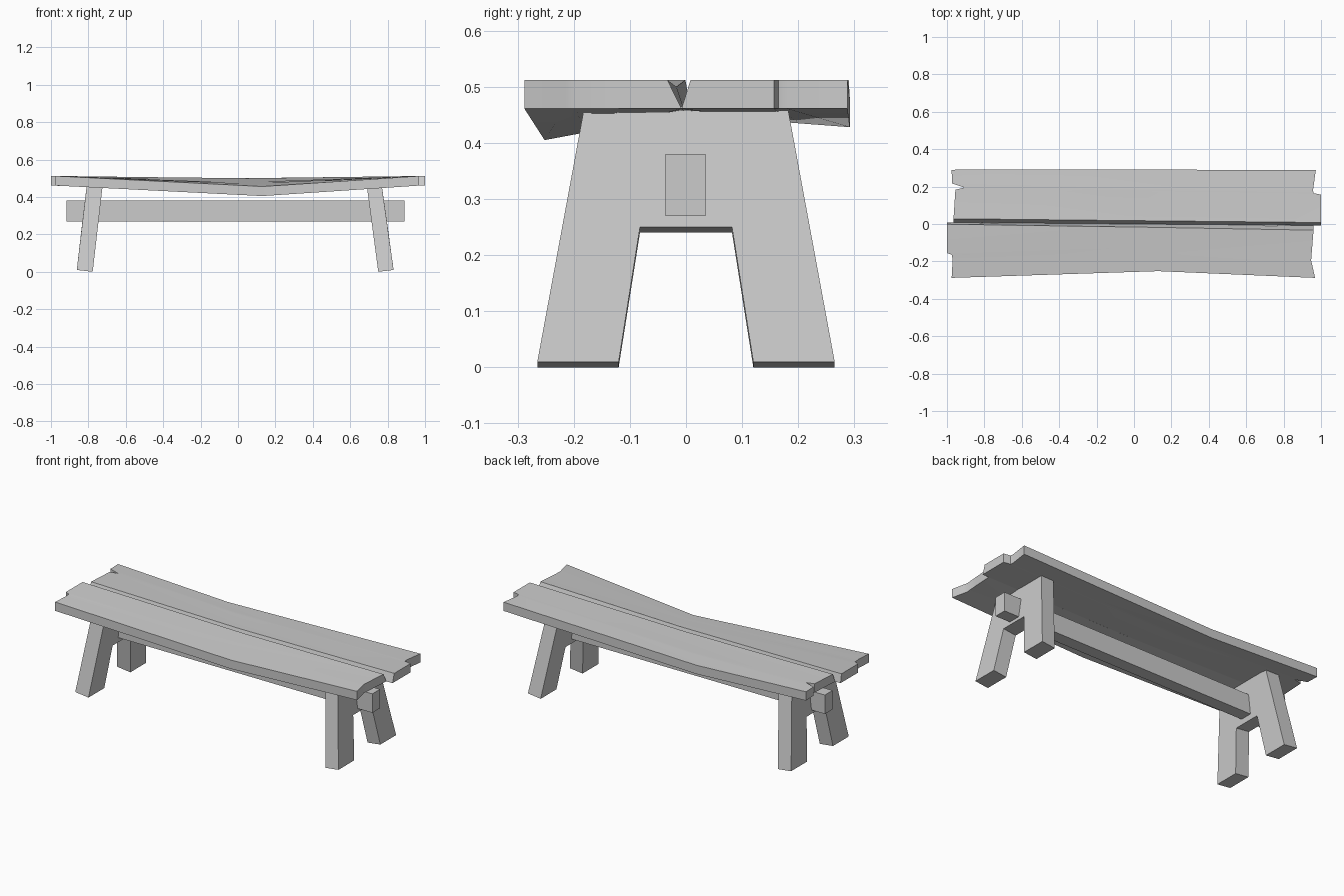
import bpy

if "Cube" in bpy.data.objects:
    bpy.data.objects.remove(bpy.data.objects["Cube"])

TOP, BOTTOM = 0.512, 0.461


def make_object(name, verts, faces, smooth=False):
    mesh = bpy.data.meshes.new(name)
    mesh.from_pydata(verts, [], faces)
    mesh.validate()
    import bmesh
    bm = bmesh.new()
    bm.from_mesh(mesh)
    bmesh.ops.recalc_face_normals(bm, faces=bm.faces)
    bm.to_mesh(mesh)
    bm.free()
    obj = bpy.data.objects.new(name, mesh)
    bpy.context.collection.objects.link(obj)
    if smooth:
        bpy.ops.object.select_all(action='DESELECT')
        obj.select_set(True)
        bpy.context.view_layer.objects.active = obj
        bpy.ops.object.shade_smooth_by_angle(angle=0.52)
    return obj


def lerp(a, b, t):
    return a + (b - a) * t


def plank(name, left, right, outer, inner, groove):
    """Sagging board: ragged end points run from outer edge to inner edge;
    outer / inner are (x, y, sag) of the low points; groove = bottom inner y."""
    n = len(left)
    verts = []
    for z, is_bottom in ((TOP, False), (BOTTOM, True)):
        for i in range(n):
            ts = [(p[i][1] - p[0][1]) / (p[-1][1] - p[0][1]) for p in (left, right)]
            t = sum(ts) / 2
            mid = [lerp(a, b, t) for a, b in zip(outer, inner)]
            row = [(*left[i], z), (mid[0], mid[1], z - mid[2]), (*right[i], z)]
            if is_bottom and i == n - 1:
                row = [(v[0], g, v[2]) for v, g in zip(row, groove)]
            verts += row
    k = 3 * n
    faces = []
    for i in range(n - 1):
        for j in range(2):
            a = 3 * i + j
            quad = (a, a + 1, a + 4, a + 3)
            faces += [quad, tuple(v + k for v in quad)]
    # rim around the board
    rim = [0, 1] + [3 * i + 2 for i in range(n)] + [k - 2]
    rim += [3 * i for i in range(n - 1, 0, -1)]
    for a, b in zip(rim, rim[1:] + rim[:1]):
        faces.append((a, b, b + k, a + k))
    return make_object(name, verts, faces, smooth=True)


# Seat boards
groove = (0.008, 0.0, -0.008)
plank("front_seat_board",
      [(-0.975, -0.288), (-0.97, -0.2), (-0.973, -0.165), (-1.0, -0.155), (-1.0, -0.001)],
      [(0.968, -0.288), (0.952, -0.215), (0.947, -0.195), (0.953, -0.12), (0.96, -0.033)],
      (0.13, -0.252, 0.056), (0.05, -0.017, 0.012), groove)
plank("back_seat_board",
      [(-0.975, 0.29), (-0.973, 0.217), (-0.908, 0.195), (-0.955, 0.183), (-0.965, 0.028)],
      [(0.972, 0.288), (0.957, 0.18), (0.96, 0.165), (1.0, 0.157), (1.0, 0.008)],
      (-0.27, 0.292, 0.033), (0.0, 0.018, 0.012), groove)


# Splayed leg frames with a cut-out between the feet
def leg_frame(name, inner_foot, inner_top, outer_foot, outer_top):
    half = [(0.265, 0.0), (0.181, 0.465), ]
    notch = [(0.12, 0.0), (0.082, 0.24)]
    profile = half + [(-y, z) for y, z in half[::-1]]
    profile += [(-y, z) for y, z in notch] + notch[::-1]
    verts = []
    for foot, top, lift in ((inner_foot, inner_top, 0.0), (outer_foot, outer_top, 0.01)):
        for y, z in profile:
            verts.append((lerp(foot, top, z / 0.45), y, z + (lift if z < 0.4 else 0)))
    n = len(profile)
    # profile order: two outer sides, then the notch
    front = [(0, 1, 6, 7), (1, 2, 5, 6), (2, 3, 4, 5)]
    faces = front + [tuple(v + n for v in f) for f in front]
    faces += [(i, (i + 1) % n, (i + 1) % n + n, i + n) for i in range(n)]
    return make_object(name, verts, faces)


leg_frame("right_leg_frame", 0.75, 0.69, 0.832, 0.77)
leg_frame("left_leg_frame", -0.777, -0.725, -0.862, -0.81)

# Stretcher beam through both leg frames
bpy.ops.mesh.primitive_cube_add(size=1, location=(-0.014, -0.001, 0.325))
beam = bpy.context.object
beam.name = "stretcher_beam"
beam.scale = (1.808, 0.071, 0.11)
